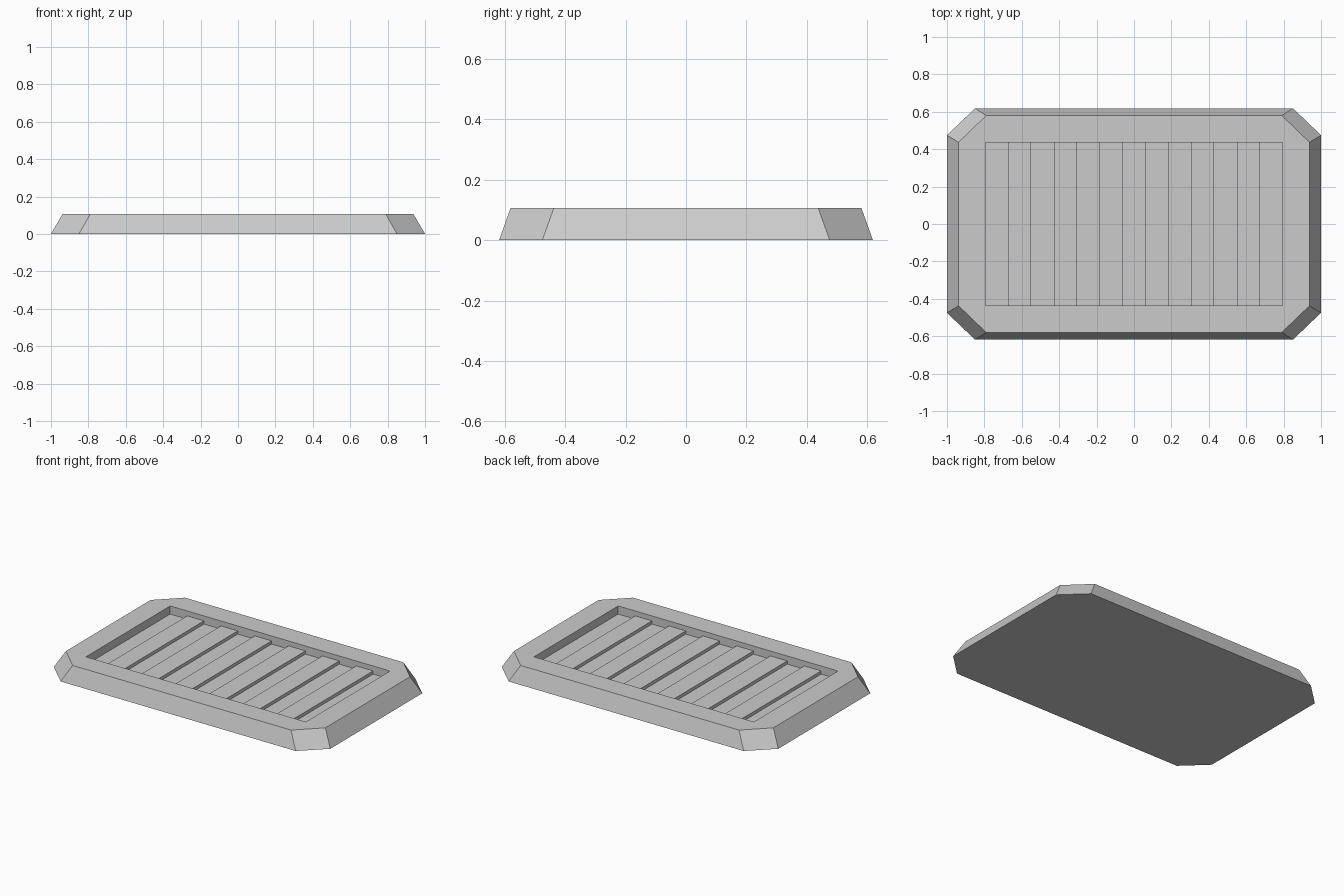
import bpy, bmesh

if "Cube" in bpy.data.objects:
    bpy.data.objects.remove(bpy.data.objects["Cube"])

HEIGHT, FLOOR, SLAT_TOP = 0.106, 0.053, 0.074
POCKET_X, POCKET_Y = 0.795, 0.435
STRIPS = 13

grey = bpy.data.materials.new("plain grey")
grey.diffuse_color = (0.6, 0.6, 0.6, 1)
grey.use_nodes = True
grey.node_tree.nodes["Principled BSDF"].inputs["Base Color"].default_value = grey.diffuse_color


def make_object(name, bm):
    bmesh.ops.recalc_face_normals(bm, faces=bm.faces)
    mesh = bpy.data.meshes.new(name)
    bm.to_mesh(mesh)
    bm.free()
    mesh.materials.append(grey)
    obj = bpy.data.objects.new(name, mesh)
    bpy.context.collection.objects.link(obj)
    return obj


def octagon(bm, long_x, short_y, short_x, long_y, z):
    """Chamfered rectangle, two points per corner, counter-clockwise."""
    pts = [(long_x, short_y), (short_x, long_y), (-short_x, long_y), (-long_x, short_y)]
    pts += [(-x, -y) for x, y in pts]
    return [bm.verts.new((x, y, z)) for x, y in pts]


def rectangle(bm, z):
    corners = [(1, 1), (-1, 1), (-1, -1), (1, -1)]
    return [bm.verts.new((sx * POCKET_X, sy * POCKET_Y, z)) for sx, sy in corners]


# Tray: bevelled octagonal frame with a rectangular pocket
bm = bmesh.new()
base = octagon(bm, 1.0, 0.475, 0.85, 0.618, 0)
rim = octagon(bm, 0.938, 0.437, 0.79, 0.58, HEIGHT)
lip = rectangle(bm, HEIGHT)
floor = rectangle(bm, FLOOR)
bm.faces.new(base[::-1])
bm.faces.new(floor)
for i in range(8):
    j = (i + 1) % 8
    bm.faces.new((base[i], base[j], rim[j], rim[i]))
for i in range(4):
    j = (i + 1) % 4
    bm.faces.new((lip[i], rim[2 * i], rim[2 * i + 1]))
    bm.faces.new((lip[i], rim[2 * i + 1], rim[2 * j], lip[j]))
    bm.faces.new((lip[i], lip[j], floor[j], floor[i]))
make_object("tray", bm)

# Slats: raised on every second strip of the pocket floor
width = 2 * POCKET_X / STRIPS
for n in range(1, STRIPS, 2):
    bm = bmesh.new()
    bmesh.ops.create_cube(bm, size=1)
    bmesh.ops.scale(bm, verts=bm.verts, vec=(width, 2 * POCKET_Y, SLAT_TOP - FLOOR))
    slat = make_object(f"slat_{n // 2 + 1}", bm)
    slat.location = (-POCKET_X + (n + 0.5) * width, 0, (FLOOR + SLAT_TOP) / 2)
